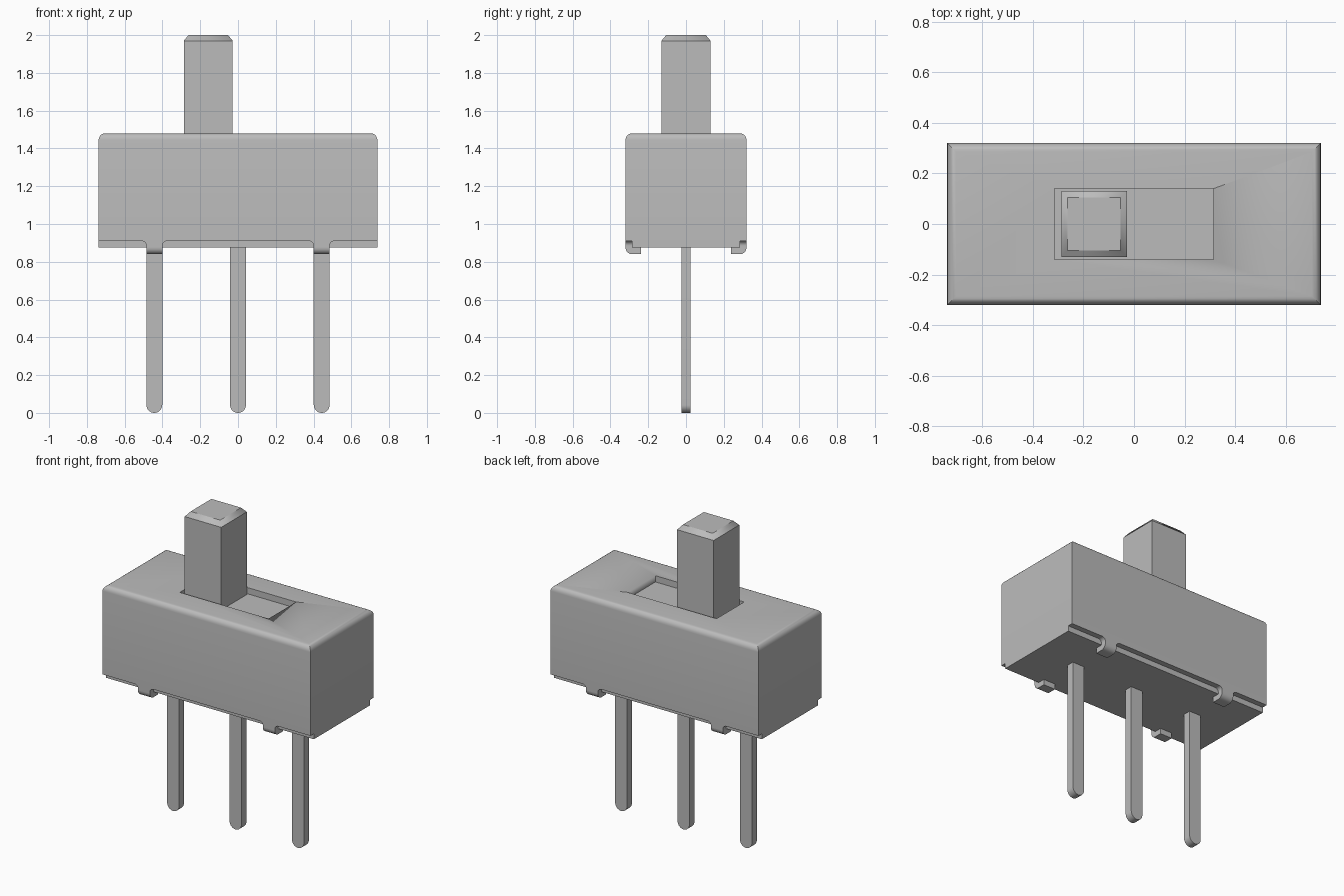
import bpy, bmesh, math
from mathutils import Vector

cube = bpy.data.objects.get("Cube")
if cube:
    bpy.data.objects.remove(cube, do_unlink=True)

grey = bpy.data.materials.new("plain_grey")
grey.use_nodes = True
grey.diffuse_color = (0.5, 0.5, 0.5, 1)
grey.node_tree.nodes["Principled BSDF"].inputs["Base Color"].default_value = (0.5, 0.5, 0.5, 1)


def prism(name, outline, axis, lo, hi, bevel_test=None, offset=0.035, segments=5):
    """Extrude a 2D outline along x (outline in y,z) or y (outline in x,z)."""
    bm = bmesh.new()

    def place(p):
        return Vector((lo, p[0], p[1])) if axis == "x" else Vector((p[0], lo, p[1]))

    face = bm.faces.new([bm.verts.new(place(p)) for p in outline])
    ext = bmesh.ops.extrude_face_region(bm, geom=[face])
    move = Vector((hi - lo, 0, 0)) if axis == "x" else Vector((0, hi - lo, 0))
    bmesh.ops.translate(bm, vec=move,
                        verts=[v for v in ext["geom"] if isinstance(v, bmesh.types.BMVert)])
    bmesh.ops.recalc_face_normals(bm, faces=bm.faces)
    if bevel_test:
        edges = [e for e in bm.edges if all(bevel_test(v.co) for v in e.verts)]
        bmesh.ops.bevel(bm, geom=edges, offset=offset, segments=segments,
                        profile=0.5, affect="EDGES")
    mesh = bpy.data.meshes.new(name)
    bm.to_mesh(mesh)
    bm.free()
    mesh.materials.append(grey)
    obj = bpy.data.objects.new(name, mesh)
    bpy.context.collection.objects.link(obj)
    bpy.ops.object.select_all(action="DESELECT")
    obj.select_set(True)
    bpy.context.view_layer.objects.active = obj
    bpy.ops.object.shade_smooth_by_angle(angle=math.radians(30))
    return obj


def rect(x0, x1, z0, z1):
    return [(x0, z0), (x1, z0), (x1, z1), (x0, z1)]


def arc(cx, cz, r, start, end, steps=8):
    angles = [math.radians(start + (end - start) * i / steps) for i in range(steps + 1)]
    return [(cx + r * math.cos(a), cz + r * math.sin(a)) for a in angles]


LENGTH, DEPTH, TOP = 0.738, 0.32, 1.48
WALL, SKIRT, BASE = 0.035, 0.91, 0.875
INNER = DEPTH - WALL
PITCH, HALF_PIN = 0.443, 0.042

# Housing with a stepped base and rounded top edges
profile = [(-INNER, BASE), (INNER, BASE), (INNER, SKIRT), (DEPTH, SKIRT),
           (DEPTH, TOP), (-DEPTH, TOP), (-DEPTH, SKIRT), (-INNER, SKIRT)]
housing = prism("housing", profile, "x", -LENGTH, LENGTH, lambda c: c.z > TOP - 0.001)

# Slot for the slider
cutter = prism("slot_cutter", rect(-0.315, 0.315, TOP - 0.04, TOP + 0.1), "y", -0.14, 0.14)
cutter.hide_render = True
slot = housing.modifiers.new("slot", "BOOLEAN")
slot.operation = "DIFFERENCE"
slot.solver = "EXACT"
slot.object = cutter
bpy.context.view_layer.objects.active = housing
bpy.ops.object.modifier_apply(modifier=slot.name)
bpy.data.objects.remove(cutter, do_unlink=True)

# Slider knob with a chamfered tip
knob = prism("slider_knob", rect(-0.287, -0.028, TOP - 0.04, 2.0), "y", -0.13, 0.13)
bm = bmesh.new()
bm.from_mesh(knob.data)
top = max(bm.faces, key=lambda f: f.calc_center_median().z)
bmesh.ops.inset_region(bm, faces=[top], thickness=0.035)
for v in bm.verts:
    if v.co.z > 1.9 and v not in top.verts:
        v.co.z = 1.97
bm.to_mesh(knob.data)
bm.free()

# Terminal pins with round tips
for label, x in (("right", -PITCH), ("middle", 0), ("left", PITCH)):
    tip = arc(x, HALF_PIN, HALF_PIN, 180, 360, 16)
    prism(label + "_pin", tip + [(x + HALF_PIN, BASE), (x - HALF_PIN, BASE)], "y", -0.025, 0.025)

# Bent retaining tabs, each with a flared root and a folded foot
flare = 0.025
for side, x in (("right", -PITCH), ("left", PITCH)):
    root = (arc(x - HALF_PIN - flare, SKIRT - flare, flare, 90, 0)
            + [(x - HALF_PIN, BASE), (x + HALF_PIN, BASE)]
            + arc(x + HALF_PIN + flare, SKIRT - flare, flare, 180, 90))
    for end, s in (("front", -1), ("back", 1)):
        prism(f"{end}_{side}_tab_root", root, "y", s * INNER, s * DEPTH)
        fold = arc(INNER, BASE, WALL, 0, -90) + [(0.237, BASE - WALL), (0.237, BASE)]
        prism(f"{end}_{side}_tab_foot", [(s * y, z) for y, z in fold], "x",
              x - HALF_PIN, x + HALF_PIN)
